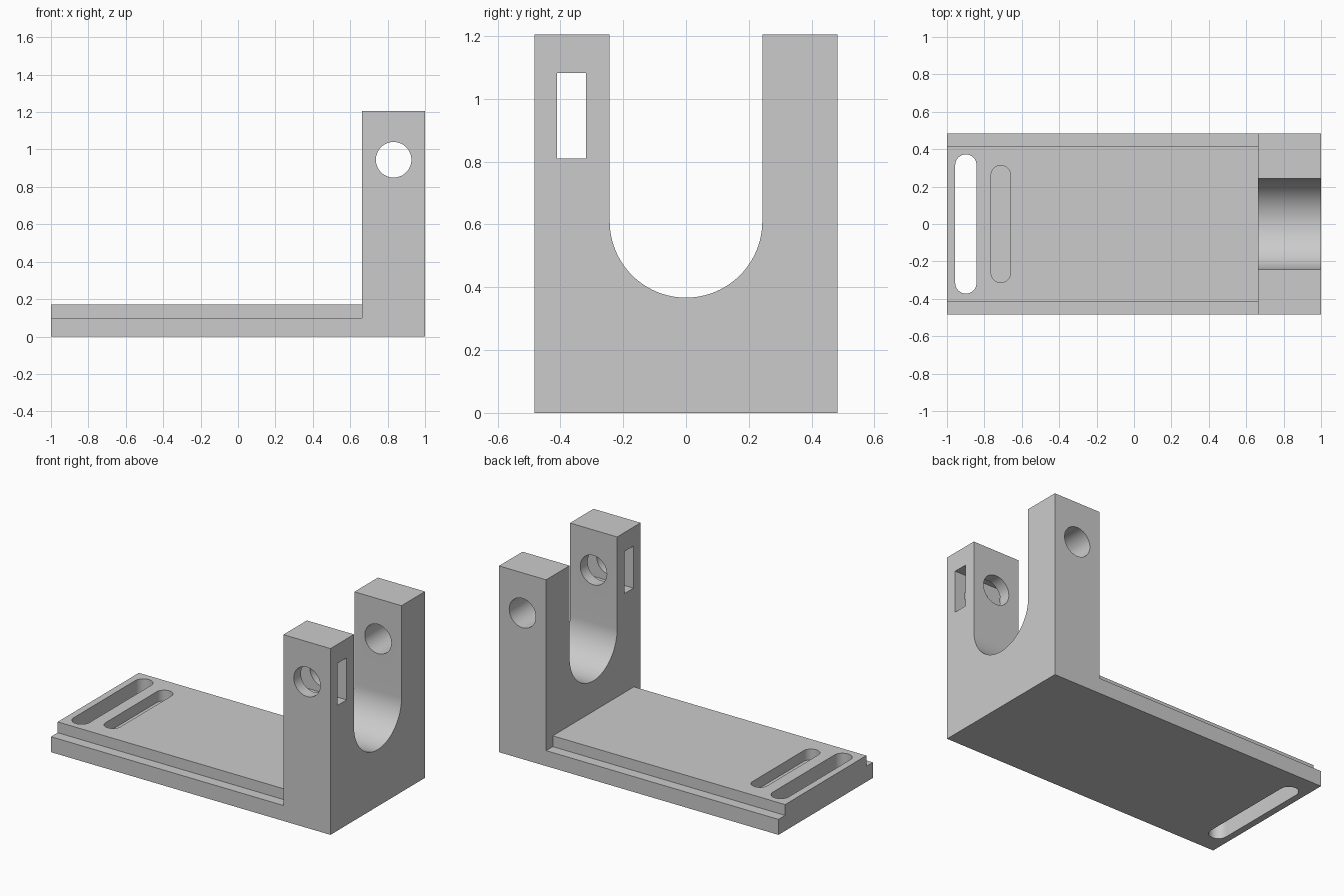
import bpy, bmesh, math
from mathutils import Vector

if "Cube" in bpy.data.objects:
    bpy.data.objects.remove(bpy.data.objects["Cube"], do_unlink=True)

grey = bpy.data.materials.new("plain grey")
grey.use_nodes = True
grey.diffuse_color = (0.6, 0.6, 0.6, 1)
grey.node_tree.nodes["Principled BSDF"].inputs["Base Color"].default_value = (0.6, 0.6, 0.6, 1)


def prism(name, outline, axis, lo, hi):
    """Extrude a 2D outline along an axis; outline is (y,z), (x,z) or (x,y)."""
    def place(p, t):
        v = list(p)
        v.insert("xyz".index(axis), t)
        return Vector(v)
    bm = bmesh.new()
    face = bm.faces.new([bm.verts.new(place(p, lo)) for p in outline])
    ext = bmesh.ops.extrude_face_region(bm, geom=[face])
    shift = place((0, 0), hi - lo)
    bmesh.ops.translate(bm, vec=shift,
                        verts=[g for g in ext["geom"] if isinstance(g, bmesh.types.BMVert)])
    bmesh.ops.recalc_face_normals(bm, faces=bm.faces)
    mesh = bpy.data.meshes.new(name)
    bm.to_mesh(mesh)
    bm.free()
    mesh.materials.append(grey)
    obj = bpy.data.objects.new(name, mesh)
    bpy.context.collection.objects.link(obj)
    return obj


def arc(cx, cy, r, start, end, steps=32):
    return [(cx + r * math.cos(a), cy + r * math.sin(a))
            for a in (math.radians(start + (end - start) * i / steps) for i in range(steps + 1))]


def rect(a0, a1, b0, b1):
    return [(a0, b0), (a1, b0), (a1, b1), (a0, b1)]


def slot(cx, r, half):
    return arc(cx, half - r, r, 0, 180, 16) + arc(cx, r - half, r, 180, 360, 16)


def boolean(target, tool, operation):
    mod = target.modifiers.new(operation.title(), "BOOLEAN")
    mod.operation, mod.solver, mod.object = operation, "EXACT", tool
    bpy.context.view_layer.objects.active = target
    bpy.ops.object.modifier_apply(modifier=mod.name)
    bpy.data.objects.remove(tool, do_unlink=True)


W, TOP, STEP, DECK = 0.483, 1.205, 0.10, 0.17
POST, RIM, U = 0.663, 0.415, 0.243

# Upright yoke with a U-shaped opening
yoke = [(-W, 0), (W, 0), (W, TOP), (U, TOP)] + arc(0, 0.61, U, 0, -180, 48) + [(-U, TOP), (-W, TOP)]
bracket = prism("slotted_bracket", yoke, "x", POST, 1)

# Stepped base deck joined to the yoke
deck = [(-W, 0), (W, 0), (W, STEP), (RIM, STEP), (RIM, DECK),
        (-RIM, DECK), (-RIM, STEP), (-W, STEP)]
boolean(bracket, prism("base_deck", deck, "x", -1, 0.8), "UNION")

# Through slot, shallow slot, cross bore and nut window
cutters = [
    prism("through_slot", slot(-0.899, 0.057, 0.372), "z", -0.1, 0.3),
    prism("shallow_slot", slot(-0.712, 0.052, 0.313), "z", STEP, 0.3),
    prism("cross_bore", arc(0.832, 0.945, 0.095, 0, 360, 48)[:-1], "y", -0.7, 0.7),
    prism("nut_window", rect(-0.41, -0.318, 0.81, 1.082), "x", 0.5, 1.2),
]
for cutter in cutters:
    boolean(bracket, cutter, "DIFFERENCE")

# Smooth the curved walls, keep hard corners crisp
bpy.ops.object.select_all(action="DESELECT")
bracket.select_set(True)
bpy.context.view_layer.objects.active = bracket
bpy.ops.object.shade_smooth_by_angle(angle=math.radians(30))
